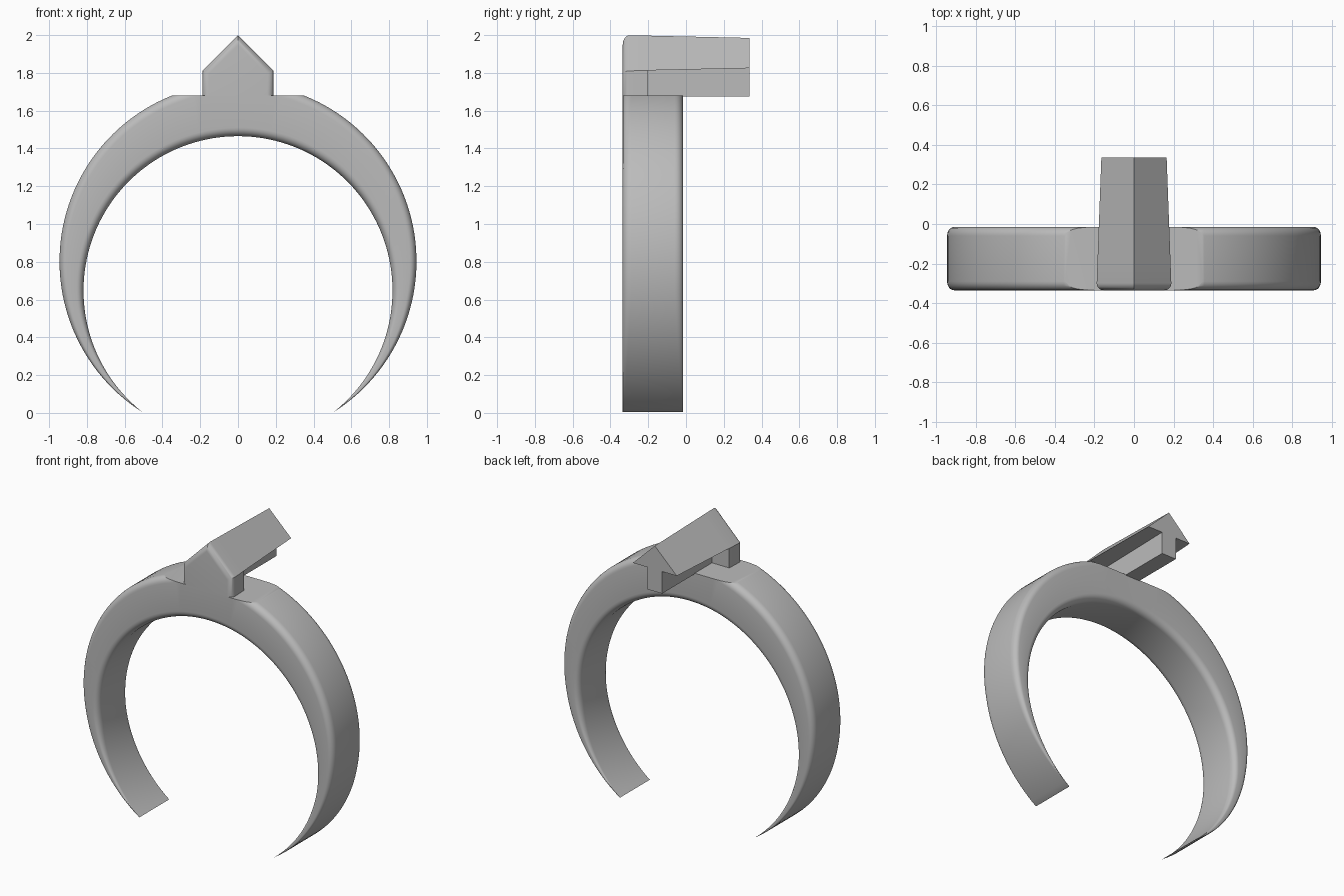
import bpy, bmesh
from math import sin, cos, pi, atan2, radians

if "Cube" in bpy.data.objects:
    bpy.data.objects.remove(bpy.data.objects["Cube"], do_unlink=True)

grey = bpy.data.materials.new("plain_grey")
grey.use_nodes = True
colour = (0.5, 0.5, 0.5, 1)
grey.diffuse_color = colour
grey.node_tree.nodes["Principled BSDF"].inputs["Base Color"].default_value = colour

FRONT, RING_BACK, BACK = -0.335, -0.015, 0.335
FLAT = 1.68


def loft(bm, sections):
    """Skin a row of closed sections and cap both ends."""
    rings = [[bm.verts.new(p) for p in s] for s in sections]
    n = len(rings[0])
    for a, b in zip(rings, rings[1:]):
        for i in range(n):
            k = (i + 1) % n
            bm.faces.new((a[i], a[k], b[k], b[i]))
    bm.faces.new(rings[0])
    bm.faces.new(rings[-1])


def finish(bm, name, angle):
    bmesh.ops.remove_doubles(bm, verts=bm.verts, dist=0.00002)
    bmesh.ops.recalc_face_normals(bm, faces=bm.faces)
    mesh = bpy.data.meshes.new(name)
    bm.to_mesh(mesh)
    bm.free()
    mesh.materials.append(grey)
    ob = bpy.data.objects.new(name, mesh)
    bpy.context.collection.objects.link(ob)
    bpy.ops.object.select_all(action="DESELECT")
    ob.select_set(True)
    bpy.context.view_layer.objects.active = ob
    bpy.ops.object.shade_smooth_by_angle(angle=radians(angle))


# Crescent band: two arcs that meet at the tips, with rounded edges
def arc_point(radius, centre, t):
    tip = atan2(-centre, 0.5)
    a = tip + (pi - 2 * tip) * t
    return radius * cos(a), centre + radius * sin(a)


def band_section(t):
    xo, zo = arc_point(0.945, 0.802, t)
    xi, zi = arc_point(0.818, 0.647, t)
    thick = max(((xo - xi) ** 2 + (zo - zi) ** 2) ** 0.5, 0.001)
    r = min(0.045, 0.32 * thick)
    corners = [(thick - r, RING_BACK - r, 0), (r, RING_BACK - r, 1),
               (r, FRONT + r, 2), (thick - r, FRONT + r, 3)]
    pts = []
    for u, y, quarter in corners:
        for k in range(7):
            a = (quarter + k / 6) * pi / 2
            f = (u + r * cos(a)) / thick
            pts.append((xi + (xo - xi) * f, y + r * sin(a), zi + (zo - zi) * f))
    return pts


bm = bmesh.new()
STEPS = 120
loft(bm, [band_section(0.002 + 0.996 * i / STEPS) for i in range(STEPS + 1)])
# Flat seat on the crown
cut = bmesh.ops.bisect_plane(bm, geom=bm.verts[:] + bm.edges[:] + bm.faces[:],
                             plane_co=(0, 0, FLAT), plane_no=(0, 0, 1), clear_outer=True)
edges = [e for e in cut["geom_cut"] if isinstance(e, bmesh.types.BMEdge)]
bmesh.ops.holes_fill(bm, edges=edges)
finish(bm, "crescent_band", 32)


# Gabled bar: narrows slightly towards the back
def gable(y):
    f = (y - FRONT) / (BACK - FRONT)
    return 0.19 - 0.025 * f, 1.81 + 0.015 * f, 2.0 - 0.015 * f


def block_section(y, inset):
    w, eave, apex = gable(y)
    w -= inset
    eave -= 0.414 * inset
    return [(-w, y, FLAT), (w, y, FLAT), (w, y, eave),
            (0, y, apex - 1.414 * inset), (-w, y, eave)]


def arrow_section(y):
    w, eave, apex = gable(y)
    s = 0.055
    low = 1.675
    return [(-s, y, low), (s, y, low), (s, y, eave), (w, y, eave),
            (0, y, apex), (-w, y, eave), (-s, y, eave)]


STEP_Y, ROUND = -0.2, 0.037
bm = bmesh.new()
rounded = [block_section(FRONT + ROUND * (1 - cos(a)), ROUND * (1 - sin(a)))
           for a in [k * pi / 16 for k in range(9)]]
loft(bm, rounded + [block_section(STEP_Y, 0)])
finish(bm, "gable_block", 30)

bm = bmesh.new()
loft(bm, [arrow_section(STEP_Y), arrow_section(BACK)])
finish(bm, "gable_bar", 30)
